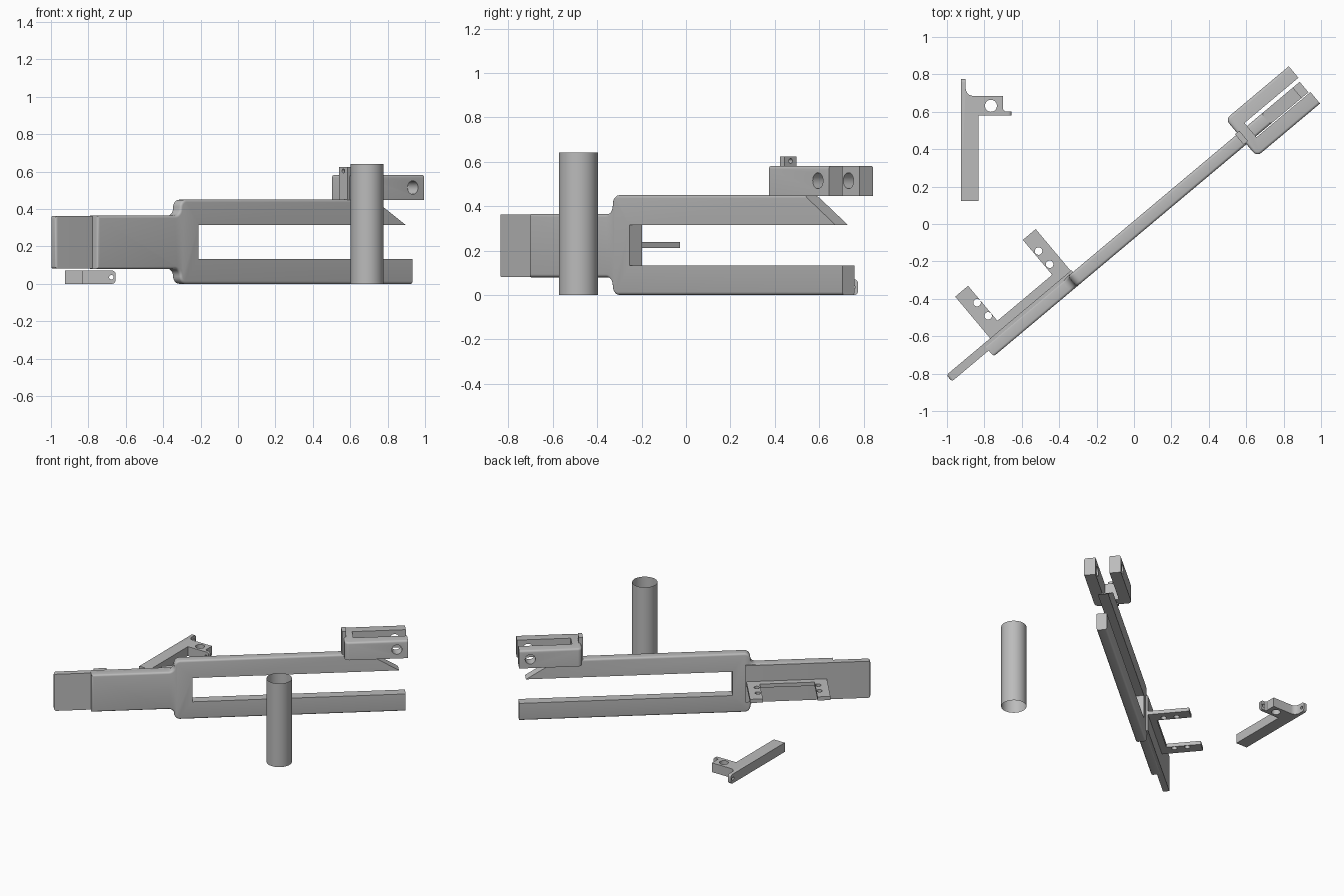
import bpy, bmesh, math
from mathutils import Matrix, Vector

if "Cube" in bpy.data.objects:
    bpy.data.objects.remove(bpy.data.objects["Cube"])

grey = bpy.data.materials.new("plain grey")
grey.diffuse_color = (0.5, 0.5, 0.5, 1)
grey.use_nodes = True
grey.node_tree.nodes["Principled BSDF"].inputs["Base Color"].default_value = grey.diffuse_color
TILT = Matrix.Rotation(math.radians(40), 4, 'Z')   # long assembly lies at 40 degrees


def finish(name, bm, matrix=None):
    bmesh.ops.recalc_face_normals(bm, faces=bm.faces)
    mesh = bpy.data.meshes.new(name)
    bm.to_mesh(mesh)
    bm.free()
    if matrix:
        mesh.transform(matrix)
    ob = bpy.data.objects.new(name, mesh)
    bpy.context.collection.objects.link(ob)
    mesh.materials.append(grey)
    return ob


def prism(name, pts, lo, hi, axis='Z', matrix=None, round_if=None, r=0.015):
    """Extrude an outline along Z (points are x,y) or Y (points are x,z)."""
    bm = bmesh.new()
    place = (lambda a, b, c: (a, b, c)) if axis == 'Z' else (lambda a, b, c: (a, c, b))
    face = bm.faces.new([bm.verts.new(place(a, b, lo)) for a, b in pts])
    ext = bmesh.ops.extrude_face_region(bm, geom=[face])
    move = Vector(place(0, 0, hi - lo))
    for v in ext['geom']:
        if isinstance(v, bmesh.types.BMVert):
            v.co += move
    bmesh.ops.recalc_face_normals(bm, faces=bm.faces)
    if round_if:
        edges = [e for e in bm.edges if round_if(e.verts[0].co, e.verts[1].co)]
        bmesh.ops.bevel(bm, geom=edges, offset=r, segments=4, profile=0.5, affect='EDGES')
    return finish(name, bm, matrix)


def rect(x0, x1, y0, y1):
    return [(x0, y0), (x1, y0), (x1, y1), (x0, y1)]


def arc(cx, cy, r, a0, a1, n=6):
    return [(cx + r * math.cos(math.radians(a0 + (a1 - a0) * i / n)),
             cy + r * math.sin(math.radians(a0 + (a1 - a0) * i / n))) for i in range(n + 1)]


def drill(ob, holes, matrix=None):
    """Cut round holes given as (centre, radius, axis)."""
    for c, r, axis in holes:
        bm = bmesh.new()
        turn = {'X': Matrix.Rotation(math.pi / 2, 4, 'Y'),
                'Y': Matrix.Rotation(math.pi / 2, 4, 'X'), 'Z': Matrix()}[axis]
        bmesh.ops.create_cone(bm, cap_ends=True, segments=32, radius1=r, radius2=r,
                              depth=0.5 if axis == 'Y' and r > 0.03 else 0.15,
                              matrix=Matrix.Translation(c) @ turn)
        cutter = finish("hole_cutter", bm, matrix)
        bpy.context.view_layer.objects.active = ob
        mod = ob.modifiers.new("hole", 'BOOLEAN')
        mod.operation, mod.object, mod.solver = 'DIFFERENCE', cutter, 'EXACT'
        bpy.ops.object.modifier_apply(modifier=mod.name)
        bpy.data.objects.remove(cutter)


# forked body: solid rear block with an upper and a lower arm
front, back = -0.06, 0.013
outline = [(-1.03, 0.08), (-0.49, 0.08)]
outline += arc(-0.49, 0.04, 0.04, 90, 0)[1:] + arc(-0.41, 0.04, 0.04, 180, 270)[1:]
outline += [(1.167, 0), (1.167, 0.132), (-0.325, 0.132), (-0.325, 0.315), (1.12, 0.315), (0.9, 0.45)]
outline += arc(-0.41, 0.41, 0.04, 90, 180) + arc(-0.49, 0.405, 0.04, 0, -90)[1:]
outline += [(-1.03, 0.365)]


def outer_rim(a, b):
    inner = lambda p: p.x > -0.4 and 0.1 < p.z < 0.4
    return abs(a.y - b.y) < 1e-5 and not (inner(a) or inner(b)) and not (a.x > 0.8 and b.x > 0.8)


prism("forked_body", outline, front, back, 'Y', TILT, outer_rim, 0.014)

# thin tail plate behind the body
prism("tail_plate", rect(-1.287, -0.415, 0.082, 0.363), -0.019, 0.026, 'Y', TILT,
      lambda a, b: max(a.x, b.x) < -1.2, 0.014)

# flat side bracket with two drilled tabs
tabs = prism("side_bracket", [(-0.982, 0.02), (-0.42, 0.02), (-0.42, 0.317), (-0.51, 0.317),
                              (-0.51, 0.073), (-0.892, 0.073), (-0.892, 0.317), (-0.982, 0.317)],
             0.212, 0.24, 'Z', TILT)
drill(tabs, [((s, t, 0.225), 0.02, 'Z') for s in (-0.913, -0.484) for t in (0.125, 0.217)], TILT)

# clevis: block with an open slot and a cross hole through both prongs
u = [(1.176, -0.146), (1.176, -0.066), (0.80, -0.066), (0.80, 0.034), (1.176, 0.034), (1.176, 0.114)]
u += arc(0.765, 0.084, 0.03, 90, 180) + arc(0.765, -0.116, 0.03, 180, 270)
clevis = prism("clevis", u, 0.447, 0.582, 'Z', TILT,
               lambda a, b: abs(a.z - b.z) < 1e-5 and a.z > 0.5 and
               (min(a.y, b.y) > 0.08 or max(a.y, b.y) < -0.11 or max(a.x, b.x) < 0.79), 0.014)
drill(clevis, [((1.098, -0.016, 0.515), 0.036, 'Y')], TILT)

# small drilled lug on the rear of the clevis
lug = prism("lug", rect(0.722, 0.752, -0.052, 0.02), 0.44, 0.625, 'Z', TILT)
drill(lug, [((0.735, -0.016, 0.604), 0.011, 'X')], TILT)

# open-ended tube
bm = bmesh.new()
bmesh.ops.create_cone(bm, cap_ends=False, segments=64, radius1=0.088, radius2=0.088, depth=0.642,
                      matrix=Matrix.Translation((0.69, -0.485, 0.321)))
finish("tube", bm)

# loose lever: bar with drilled head, thin tip and side ear
lever_pts = [(-0.925, 0.122), (-0.832, 0.122), (-0.832, 0.58), (-0.655, 0.58), (-0.655, 0.602), (-0.69, 0.602)]
lever_pts += [(-0.70, 0.612), (-0.70, 0.685)] + arc(-0.86, 0.725, 0.04, 270, 180) + [(-0.90, 0.775), (-0.925, 0.775)]
lever = prism("lever", lever_pts, 0, 0.071, 'Z', None,
              lambda a, b: abs(a.z - b.z) < 1e-5 and abs(a.x - b.x) < 1e-5 and a.x > -0.66
              or abs(a.z - b.z) < 1e-5 and min(a.y, b.y) > 0.77, 0.018)
drill(lever, [((-0.765, 0.632, 0.035), 0.032, 'Z'), ((-0.677, 0.59, 0.035), 0.012, 'Y'),
              ((-0.91, 0.75, 0.035), 0.012, 'X')])

# smooth the curved surfaces, keep the edges crisp
bpy.ops.object.select_all(action='DESELECT')
for ob in bpy.context.scene.objects:
    ob.select_set(True)
    bpy.context.view_layer.objects.active = ob
bpy.ops.object.shade_smooth_by_angle(angle=math.radians(30))
